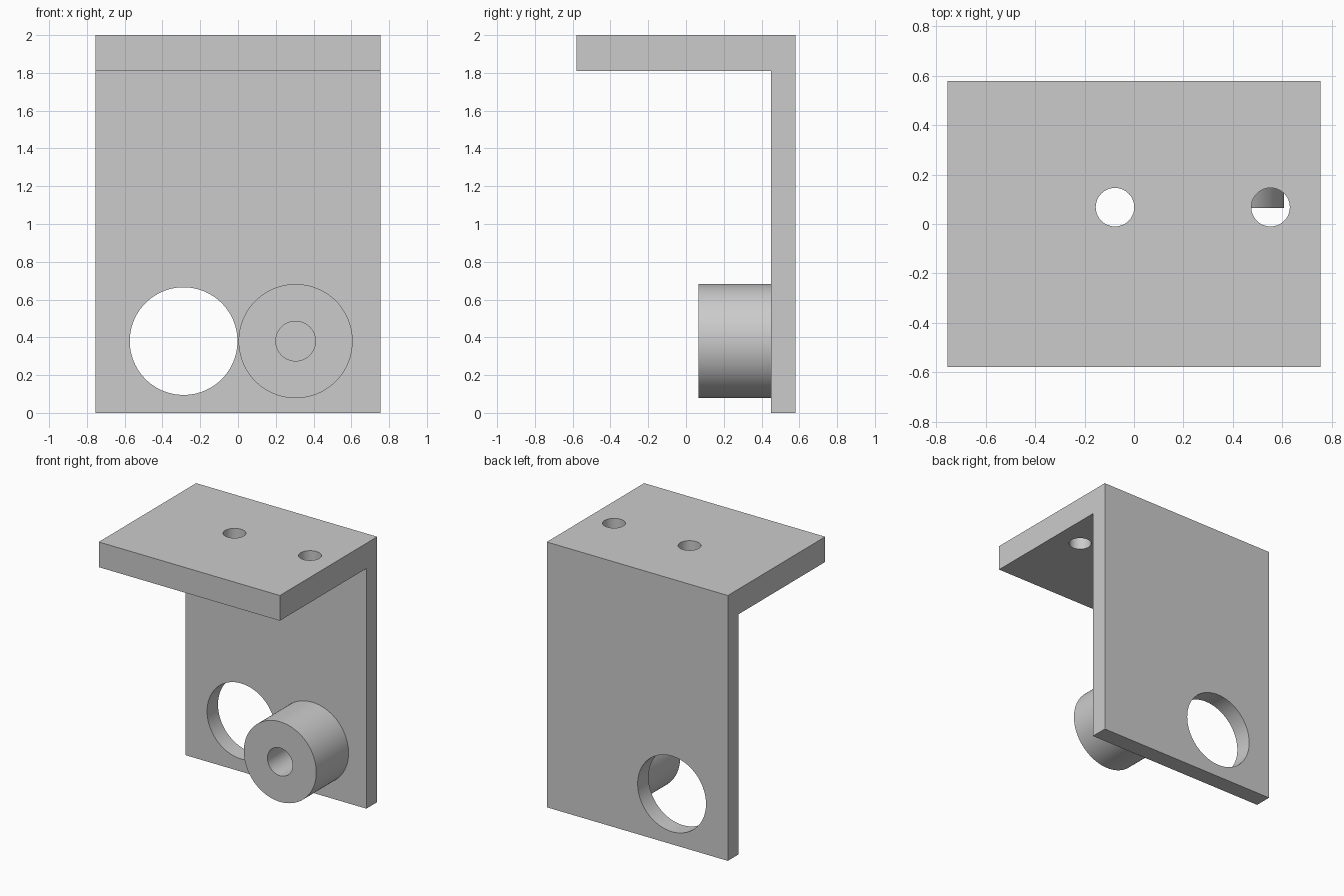
import bpy
import bmesh
from math import pi, radians
from mathutils import Matrix, Vector

default_cube = bpy.data.objects.get("Cube")
if default_cube:
    bpy.data.objects.remove(default_cube, do_unlink=True)

# Overall sizes
HALF_W, HALF_D, HEIGHT = 0.755, 0.58, 2.0
SHELF_Z = 1.81      # underside of the top shelf
PLATE_Y = 0.45      # front face of the upright plate

grey = bpy.data.materials.new("plain_grey")
grey.use_nodes = True
colour = (0.6, 0.6, 0.6, 1)
grey.diffuse_color = colour
grey.node_tree.nodes["Principled BSDF"].inputs["Base Color"].default_value = colour


def add_object(name, bm):
    bmesh.ops.recalc_face_normals(bm, faces=bm.faces)
    mesh = bpy.data.meshes.new(name)
    bm.to_mesh(mesh)
    bm.free()
    mesh.materials.append(grey)
    obj = bpy.data.objects.new(name, mesh)
    bpy.context.collection.objects.link(obj)
    return obj


def cylinder(name, centre, radius, length, along_y):
    bm = bmesh.new()
    turn = Matrix.Rotation(pi / 2, 4, "X") if along_y else Matrix()
    bmesh.ops.create_cone(bm, cap_ends=True, segments=96, radius1=radius,
                          radius2=radius, depth=length,
                          matrix=Matrix.Translation(centre) @ turn)
    return add_object(name, bm)


def activate(obj):
    bpy.ops.object.select_all(action="DESELECT")
    obj.select_set(True)
    bpy.context.view_layer.objects.active = obj


def drill(obj, centre, radius, length, along_y):
    cutter = cylinder("hole_cutter", centre, radius, length, along_y)
    cutter.hide_render = True
    mod = obj.modifiers.new("hole", "BOOLEAN")
    mod.operation, mod.solver, mod.object = "DIFFERENCE", "EXACT", cutter
    activate(obj)
    bpy.ops.object.modifier_apply(modifier=mod.name)
    bpy.data.objects.remove(cutter, do_unlink=True)


# Angle bracket: L-shaped side profile extruded across the width
bm = bmesh.new()
profile = [(HALF_D, 0), (HALF_D, HEIGHT), (-HALF_D, HEIGHT),
           (-HALF_D, SHELF_Z), (PLATE_Y, SHELF_Z), (PLATE_Y, 0)]
side = bm.faces.new([bm.verts.new((-HALF_W, y, z)) for y, z in profile])
extruded = bmesh.ops.extrude_face_region(bm, geom=[side])["geom"]
bmesh.ops.translate(bm, vec=Vector((2 * HALF_W, 0, 0)),
                    verts=[v for v in extruded if isinstance(v, bmesh.types.BMVert)])
bracket = add_object("angle_bracket", bm)

# Large opening in the upright plate, two bolt holes in the shelf
drill(bracket, (-0.288, 0.515, 0.38), 0.285, 0.4, True)
for x in (-0.077, 0.553):
    drill(bracket, (x, 0.068, 1.9), 0.078, 0.5, False)

# Hollow boss on the front of the plate, slightly embedded
front_y, back_y = 0.065, PLATE_Y + 0.01
boss_centre = (0.305, (front_y + back_y) / 2, 0.38)
boss = cylinder("round_boss", boss_centre, 0.302, back_y - front_y, True)
drill(boss, boss_centre, 0.105, 1, True)

for obj in (bracket, boss):
    activate(obj)
    bpy.ops.object.shade_smooth_by_angle(angle=radians(30))
